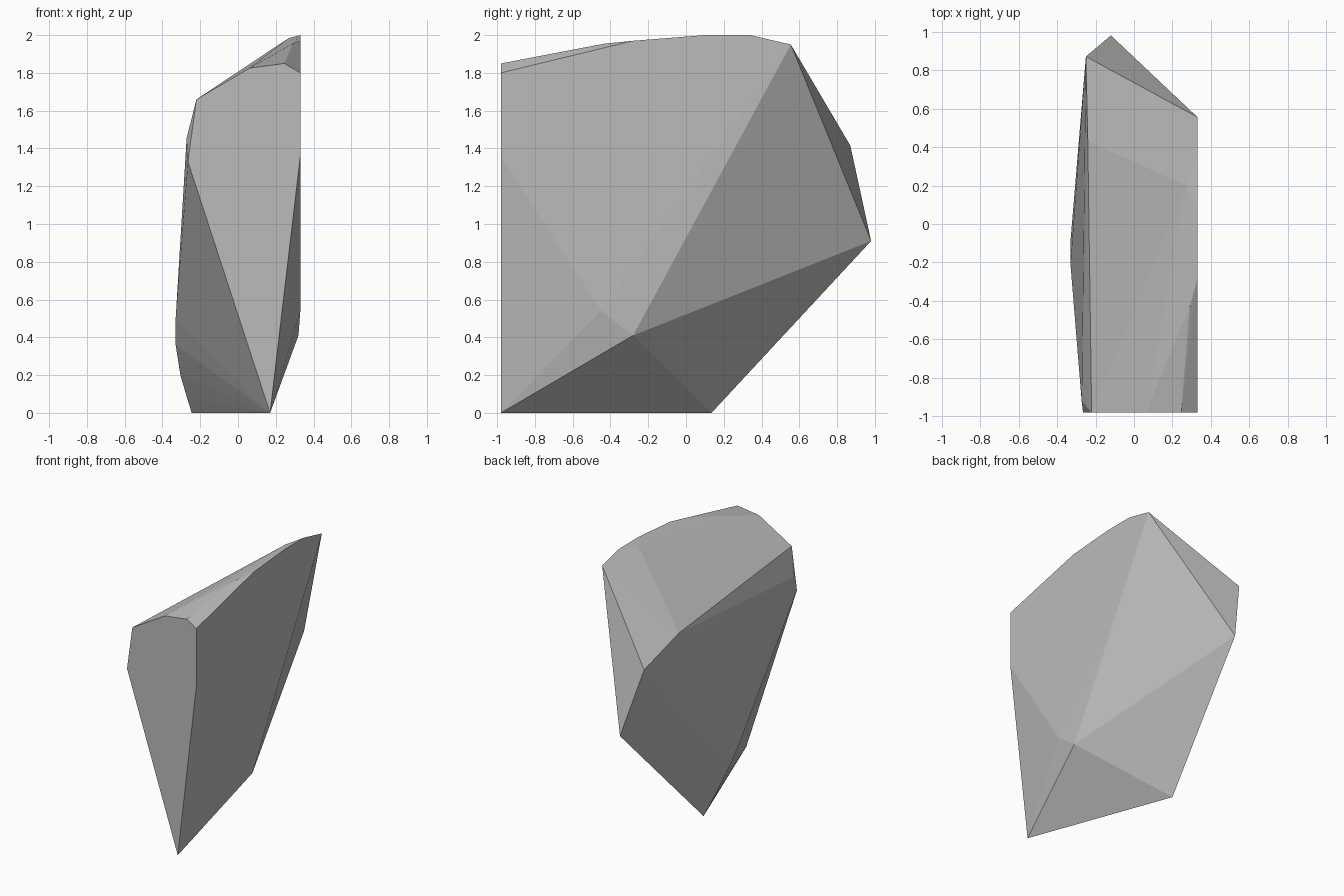
import bpy
import bmesh
import math

# Remove the default cube
default_cube = bpy.data.objects.get("Cube")
if default_cube:
    bpy.data.objects.remove(default_cube, do_unlink=True)


def make_material(name, colour):
    material = bpy.data.materials.new(name)
    material.use_nodes = True
    material.diffuse_color = colour
    shader = next(n for n in material.node_tree.nodes if n.type == "BSDF_PRINCIPLED")
    shader.inputs["Base Color"].default_value = colour
    shader.inputs["Roughness"].default_value = 0.9
    return material


def make_faceted_stone(name, corners, material):
    """Wrap a tight faceted skin around the corner points."""
    bm = bmesh.new()
    for corner in corners:
        bm.verts.new(corner)
    hull = bmesh.ops.convex_hull(bm, input=list(bm.verts), use_existing_faces=False)
    loose = {v for v in hull["geom_interior"] + hull["geom_unused"]
             if isinstance(v, bmesh.types.BMVert)}
    if loose:
        bmesh.ops.delete(bm, geom=list(loose), context="VERTS")

    # Merge the triangles that share one flat cut
    bmesh.ops.dissolve_limit(bm, angle_limit=math.radians(0.5),
                             verts=list(bm.verts), edges=list(bm.edges))
    bmesh.ops.recalc_face_normals(bm, faces=list(bm.faces))

    mesh = bpy.data.meshes.new(name)
    bm.to_mesh(mesh)
    bm.free()
    mesh.materials.append(material)
    stone = bpy.data.objects.new(name, mesh)
    bpy.context.collection.objects.link(stone)
    return stone


FRONT = -0.98
SIDE = 0.33

# Flat front cut, as an outline of x and z
front_outline = [(0.17, 0), (SIDE, 1.36), (SIDE, 1.8), (0.245, 1.85),
                 (0.06, 1.825), (-0.22, 1.66), (-0.265, 1.33)]
front_cut = [(x, FRONT, z) for x, z in front_outline]

# Broad left side, as an outline of y and z
left_outline = [(-0.45, 0.54), (-0.28, 1.97), (0.1, 2), (0.34, 2), (0.555, 1.95)]
left_side = [(SIDE, y, z) for y, z in left_outline]
left_foot = [(0.32, -0.28, 0.41)]

# Sloping top and its ridge on the right
top_slope = [(0.29, -0.43, 1.955), (0.27, 0.2, 1.985),
             (-0.24, 0.43, 1.53), (-0.272, -0.92, 1.455)]

# Pointed back
back_tip = [(-0.12, 0.98, 0.91), (-0.25, 0.87, 1.415)]

# Worn lower edge on the right, down to the ground
right_edge = [(-SIDE, -0.21, 0.5), (-SIDE, -0.09, 0.36), (-0.305, 0.03, 0.2),
              (-0.27, 0.09, 0.08), (-0.245, 0.135, 0)]

stone_grey = make_material("stone_grey", (0.5, 0.5, 0.5, 1))
make_faceted_stone("stone_chunk",
                   front_cut + left_side + left_foot + top_slope + back_tip + right_edge,
                   stone_grey)
